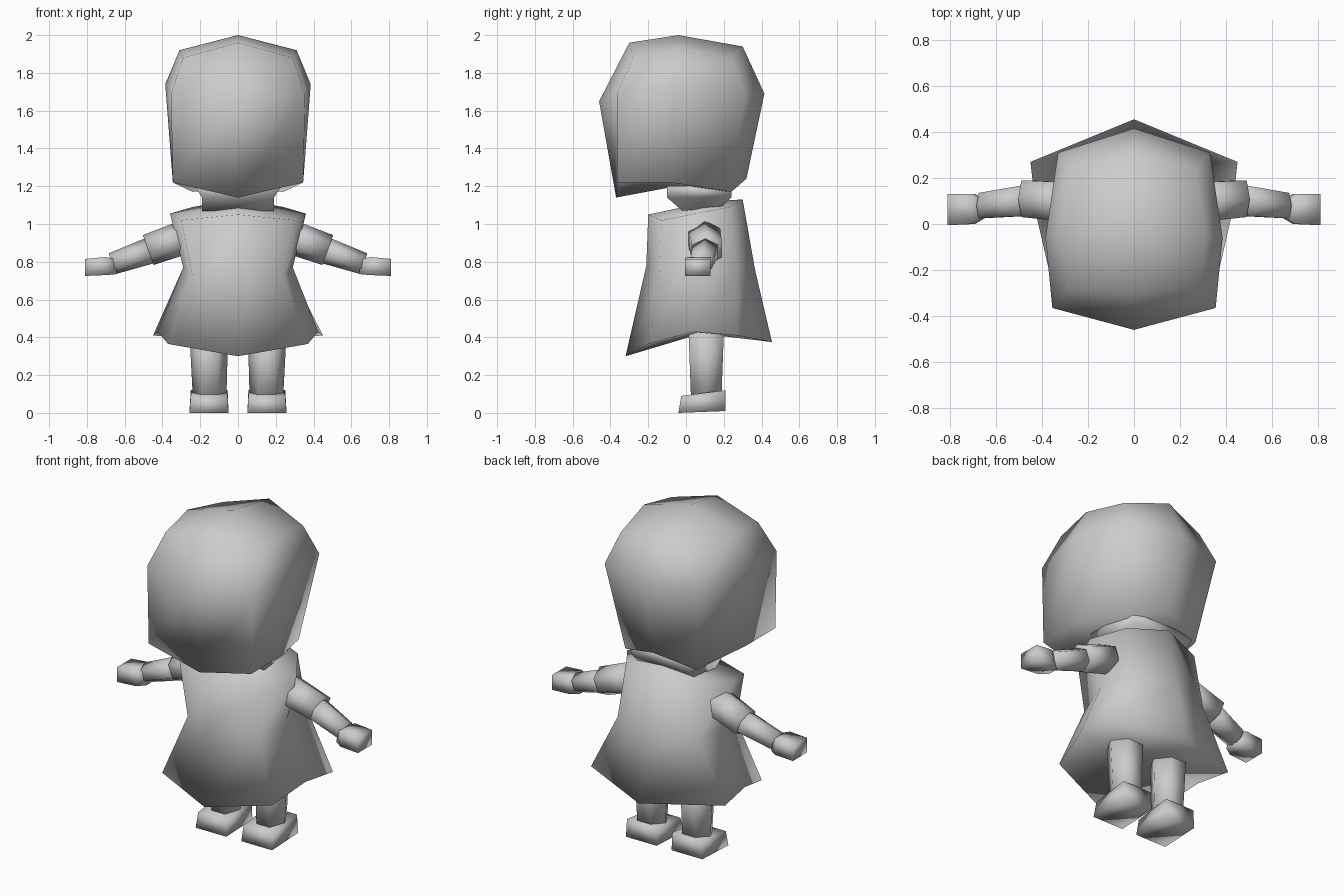
import bpy, bmesh, math
from mathutils import Vector

if "Cube" in bpy.data.objects:
    bpy.data.objects.remove(bpy.data.objects["Cube"])

grey = bpy.data.materials.new("plain grey")
grey.diffuse_color = (0.6, 0.6, 0.6, 1)
grey.use_nodes = True
grey.node_tree.nodes["Principled BSDF"].inputs["Base Color"].default_value = grey.diffuse_color


def loft(name, rings, start=None, end=None):
    """Skin equal-length rings; each end is closed by a fan to a point or by one face."""
    bm = bmesh.new()
    vs = [[bm.verts.new(p) for p in r] for r in rings]
    n = len(vs[0])
    for a, b in zip(vs, vs[1:]):
        for i in range(n):
            bm.faces.new((a[i], a[(i + 1) % n], b[(i + 1) % n], b[i]))
    for ring, tip in ((vs[0], start), (vs[-1], end)):
        if tip is None:
            bm.faces.new(ring)
        else:
            t = bm.verts.new(tip)
            for i in range(n):
                bm.faces.new((ring[i], ring[(i + 1) % n], t))
    bmesh.ops.recalc_face_normals(bm, faces=bm.faces)
    me = bpy.data.meshes.new(name)
    bm.to_mesh(me)
    bm.free()
    me.materials.append(grey)
    me.polygons.foreach_set("use_smooth", [True] * len(me.polygons))
    ob = bpy.data.objects.new(name, me)
    bpy.context.collection.objects.link(ob)
    return ob


def ring8(front, front_corner, side, back_corner, back):
    """Mirror a right half outline into a full ring of eight points."""
    half = [front_corner, side, back_corner]
    return ([(0, *front)] + half + [(0, *back)]
            + [(-x, y, z) for x, y, z in reversed(half)])


def box_ring(x0, x1, y0, y1, zf, zb):
    return [(x0, y0, zf), (x1, y0, zf), (x1, y1, zb), (x0, y1, zb)]


def tube_ring(c, r, s, tilt=math.radians(20)):
    """Hexagon standing across the sloping arm, one corner up."""
    c = Vector(c)
    up = Vector((math.sin(tilt), 0, math.cos(tilt)))
    pts = [c + up * r * math.cos(i * math.pi / 3)
           + Vector((0, 1, 0)) * r * 1.1 * math.sin(i * math.pi / 3) for i in range(6)]
    return [(p.x * s, p.y, p.z) for p in pts]


# Head
loft("head", [
    ring8((-0.37, 1.14), (0.345, -0.365, 1.22), (0.345, -0.08, 1.22), (0.24, 0.24, 1.17), (0.32, 1.24)),
    ring8((-0.46, 1.65), (0.355, -0.365, 1.69), (0.385, -0.06, 1.74), (0.33, 0.31, 1.69), (0.415, 1.69)),
    ring8((-0.30, 1.96), (0.29, -0.28, 1.88), (0.31, -0.04, 1.92), (0.27, 0.24, 1.87), (0.30, 1.94)),
], start=(0, -0.05, 1.2), end=(0, -0.04, 2.0))

# Neck
loft("neck", [box_ring(-0.19, 0.19, -0.02, 0.19, 1.07, 1.09),
              box_ring(-0.19, 0.19, -0.10, 0.24, 1.14, 1.14),
              box_ring(-0.23, 0.23, -0.10, 0.24, 1.20, 1.20)])

# Dress
loft("dress", [
    ring8((-0.32, 0.30), (0.37, -0.20, 0.365), (0.425, 0.04, 0.43), (0.45, 0.27, 0.41), (0.455, 0.375)),
    ring8((-0.21, 0.78), (0.24, -0.14, 0.72), (0.29, 0.06, 0.77), (0.27, 0.27, 0.76), (0.365, 0.76)),
    ring8((-0.20, 1.05), (0.30, -0.13, 1.02), (0.36, 0.05, 1.055), (0.24, 0.23, 1.09), (0.30, 1.13)),
], start=(0, 0.08, 0.42), end=(0, 0.13, 1.12))

for s, side in ((1, "right"), (-1, "left")):
    # Sleeve, arm and hand
    loft(side + "_sleeve", [tube_ring((0.27, 0.095, 0.935), 0.09, s),
                            tube_ring((0.475, 0.11, 0.862), 0.084, s)])
    loft(side + "_arm", [tube_ring((0.44, 0.105, 0.868), 0.072, s),
                         tube_ring((0.665, 0.08, 0.79), 0.058, s)])
    loft(side + "_hand", [
        [(s * x, y, z) for x, y, z in ((xt, y0, z1), (xt, y1, z1), (xb, y1, z0), (xb, y0, z0))]
        for xt, xb, y0, y1, z0, z1 in ((0.655, 0.64, 0.03, 0.10, 0.735, 0.815),
                                       (0.70, 0.69, 0.0, 0.13, 0.73, 0.825),
                                       (0.81, 0.81, -0.005, 0.13, 0.725, 0.815))])

    # Leg
    leg = []
    for cx, r, z in ((0.15, 0.088, 0.06), (0.155, 0.104, 0.46)):
        leg.append([(s * (cx + r * math.cos(a)), 0.107 + r * 1.05 * math.sin(a), z)
                    for a in [i * math.pi / 3 for i in range(6)]])
    loft(side + "_leg", leg)

    # Shoe
    loft(side + "_shoe", [
        [(s * x, y, z) for x, y, z in r] for r in
        (box_ring(0.05, 0.257, -0.04, 0.21, 0.0, 0.01),
         box_ring(0.055, 0.25, -0.025, 0.21, 0.09, 0.12))])
